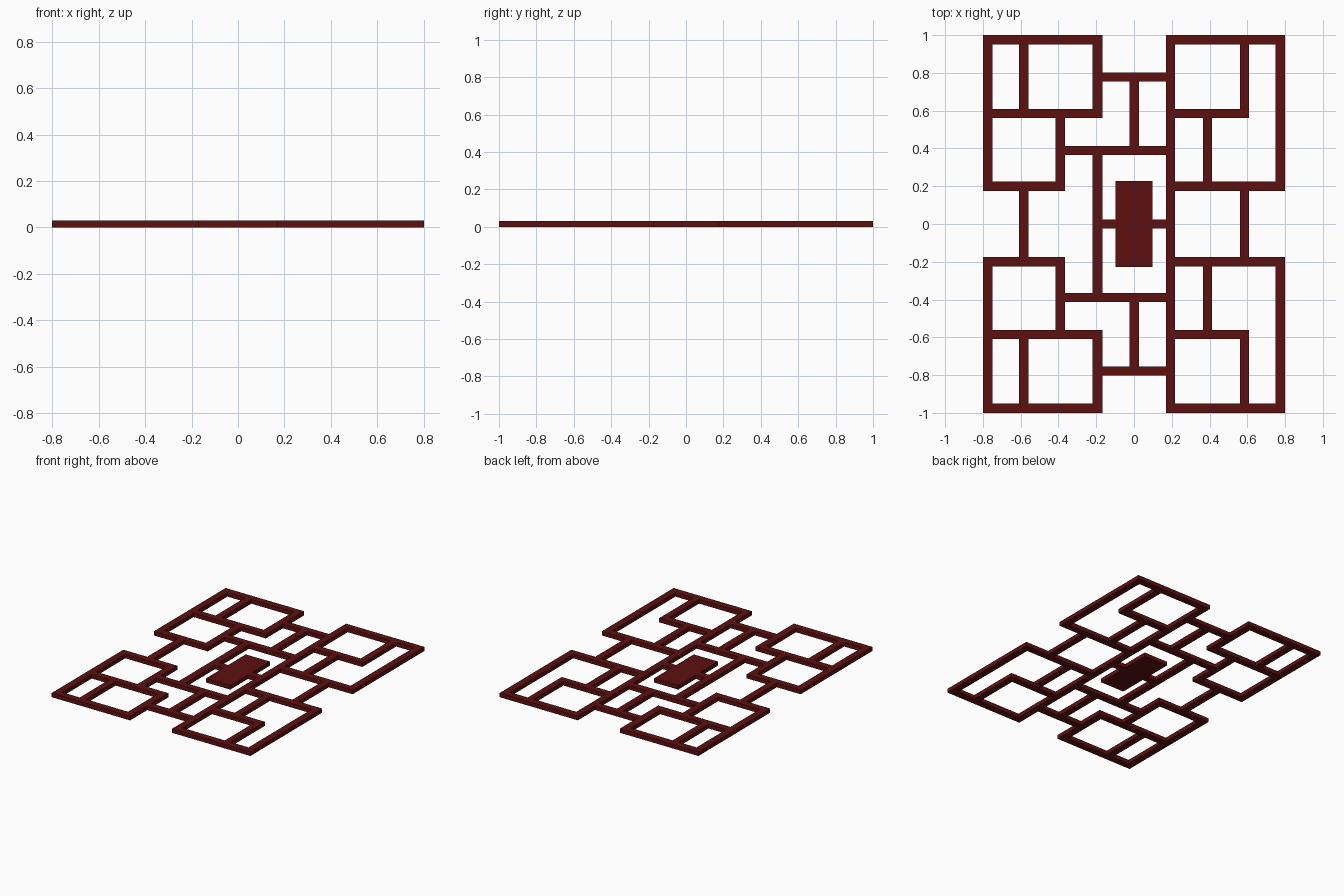
import bpy, bmesh

if "Cube" in bpy.data.objects:
    bpy.data.objects.remove(bpy.data.objects["Cube"])

H = 0.03    # panel thickness

mat = bpy.data.materials.new("dark_red_lacquer")
mat.diffuse_color = (0.11, 0.005, 0.005, 1)
mat.use_nodes = True
mat.node_tree.nodes["Principled BSDF"].inputs["Base Color"].default_value = mat.diffuse_color


def slab(name, rects):
    """Join flat rectangles (x0, x1, y0, y1) into one clean slab of thickness H."""
    xs = sorted({round(v, 4) for r in rects for v in r[:2]})
    ys = sorted({round(v, 4) for r in rects for v in r[2:]})
    bm = bmesh.new()
    verts = {}

    def vert(x, y):
        if (x, y) not in verts:
            verts[(x, y)] = bm.verts.new((x, y, 0))
        return verts[(x, y)]

    for xa, xb in zip(xs, xs[1:]):
        for ya, yb in zip(ys, ys[1:]):
            cx, cy = (xa + xb) / 2, (ya + yb) / 2
            if any(r[0] < cx < r[1] and r[2] < cy < r[3] for r in rects):
                bm.faces.new([vert(xa, ya), vert(xb, ya), vert(xb, yb), vert(xa, yb)])
    ext = bmesh.ops.extrude_face_region(bm, geom=bm.faces[:], use_keep_orig=True)
    top = [g for g in ext["geom"] if isinstance(g, bmesh.types.BMVert)]
    bmesh.ops.translate(bm, verts=top, vec=(0, 0, H))
    bmesh.ops.recalc_face_normals(bm, faces=bm.faces[:])
    me = bpy.data.meshes.new(name)
    bm.to_mesh(me)
    bm.free()
    me.materials.append(mat)
    ob = bpy.data.objects.new(name, me)
    bpy.context.collection.objects.link(ob)
    return ob


# Bars of the back half; the front half mirrors them
half = [
    # left block
    (-0.80, -0.168, 0.95, 1.0), (-0.80, -0.75, 0.175, 1.0),
    (-0.608, -0.558, 0.56, 1.0), (-0.22, -0.168, 0.56, 1.0),
    (-0.80, -0.168, 0.56, 0.61), (-0.416, -0.366, 0.175, 0.61),
    (-0.80, -0.366, 0.175, 0.225),
    # right block
    (0.17, 0.80, 0.95, 1.0), (0.75, 0.80, 0.175, 1.0),
    (0.56, 0.608, 0.56, 1.0), (0.17, 0.608, 0.56, 0.61),
    (0.365, 0.413, 0.175, 0.61), (0.17, 0.80, 0.175, 0.225),
    # centre links
    (-0.168, 0.17, 0.755, 0.803), (-0.024, 0.026, 0.365, 0.803),
    (-0.366, 0.17, 0.365, 0.413),
]
mirrored = [(a, b, -d, -c) for a, b, c, d in half]

# Bars that cross the middle
middle = [
    (-0.608, -0.558, -0.175, 0.175),
    (0.56, 0.608, -0.175, 0.175),
    (0.17, 0.218, -1.0, 1.0),
    (-0.22, -0.168, -0.413, 0.413),
    (-0.168, 0.17, -0.025, 0.025),
    # solid centre plate
    (-0.097, 0.097, -0.228, 0.228),
]
slab("lattice_panel", half + mirrored + middle)
